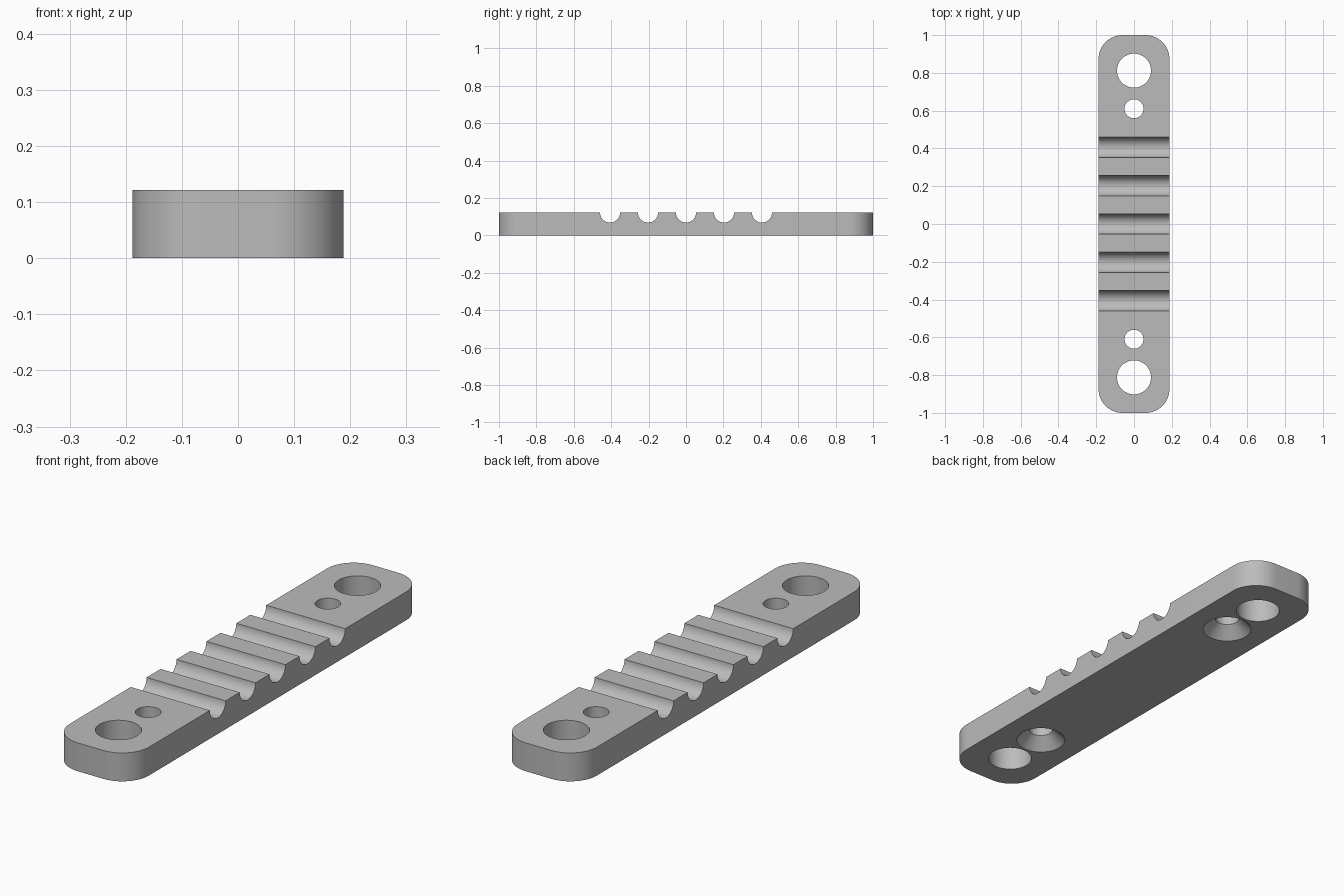
import bpy, bmesh, math
from mathutils import Matrix

cube = bpy.data.objects.get("Cube")
if cube:
    bpy.data.objects.remove(cube, do_unlink=True)

HALF_W, HEIGHT, CORNER = 0.188, 0.122, 0.127

grey = bpy.data.materials.new("plain grey")
grey.use_nodes = True
colour = (0.5, 0.5, 0.5, 1)
grey.diffuse_color = colour
grey.node_tree.nodes["Principled BSDF"].inputs["Base Color"].default_value = colour


def make_object(name, bm):
    bmesh.ops.recalc_face_normals(bm, faces=bm.faces)
    mesh = bpy.data.meshes.new(name)
    bm.to_mesh(mesh)
    bm.free()
    mesh.materials.append(grey)
    obj = bpy.data.objects.new(name, mesh)
    bpy.context.collection.objects.link(obj)
    return obj


def add_cone(bm, centre, r_low, r_high, depth, turn=Matrix()):
    bmesh.ops.create_cone(bm, cap_ends=True, segments=64, radius1=r_low,
                          radius2=r_high, depth=depth,
                          matrix=Matrix.Translation(centre) @ turn)


# Plate with rounded vertical corners
bm = bmesh.new()
bmesh.ops.create_cube(bm, size=1, matrix=Matrix.Translation((0, 0, HEIGHT / 2))
                      @ Matrix.Diagonal((2 * HALF_W, 2, HEIGHT, 1)))
upright = [e for e in bm.edges if abs(e.verts[0].co.z - e.verts[1].co.z) > 0.01]
bmesh.ops.bevel(bm, geom=upright, offset=CORNER, segments=16, profile=0.5,
                affect='EDGES')
plate = make_object("grooved_plate", bm)

# Cross grooves
cutters = []
bm = bmesh.new()
for i in range(-2, 3):
    add_cone(bm, (0, i * 0.203, HEIGHT + 0.001), 0.054, 0.054, 1,
             Matrix.Rotation(math.pi / 2, 4, 'Y'))
cutters.append(make_object("groove_cutter", bm))

# Large end holes and small screw holes
bm = bmesh.new()
for side in (-1, 1):
    add_cone(bm, (0, side * 0.812, HEIGHT / 2), 0.09, 0.09, 0.4)
    add_cone(bm, (0, side * 0.61, HEIGHT / 2), 0.05, 0.05, 0.4)
cutters.append(make_object("hole_cutter", bm))

# Countersinks on the underside
bm = bmesh.new()
for side in (-1, 1):
    add_cone(bm, (0, side * 0.61, 0.016), 0.12, 0.05, 0.07)
cutters.append(make_object("countersink_cutter", bm))

# Cut the plate
for cutter in cutters:
    mod = plate.modifiers.new(cutter.name, 'BOOLEAN')
    mod.operation = 'DIFFERENCE'
    mod.solver = 'EXACT'
    mod.object = cutter
    cutter.hide_render = True
    cutter.hide_viewport = True

bpy.context.view_layer.update()
bpy.ops.object.select_all(action='DESELECT')
plate.select_set(True)
bpy.context.view_layer.objects.active = plate
for cutter in cutters:
    bpy.ops.object.modifier_apply(modifier=cutter.name)
    bpy.data.objects.remove(cutter, do_unlink=True)
bpy.ops.object.shade_smooth_by_angle(angle=math.radians(30))
